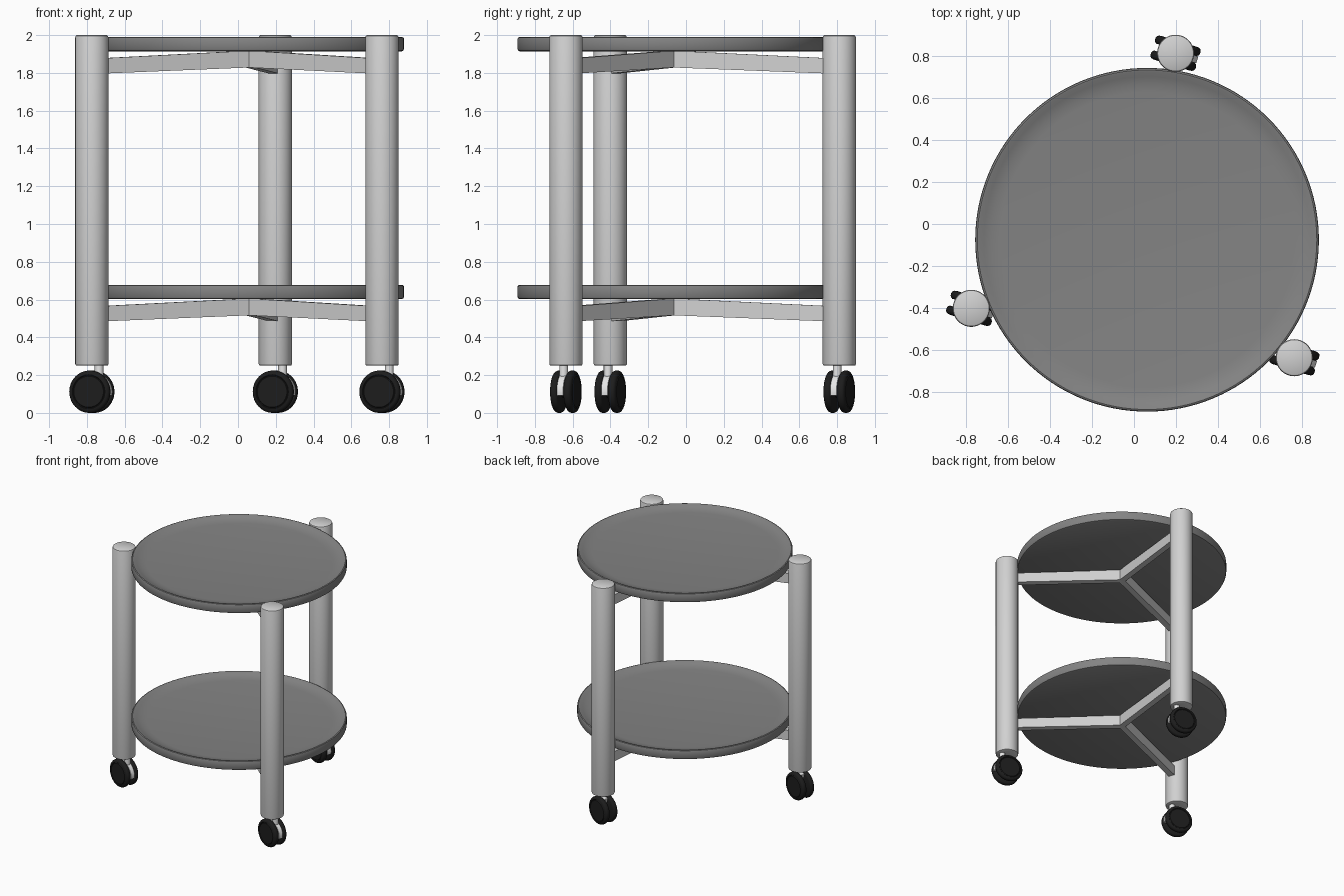
import bpy, bmesh, math
from mathutils import Matrix

cube = bpy.data.objects.get("Cube")
if cube:
    bpy.data.objects.remove(cube)

CX, CY = 0.062, -0.075          # tray centre
LEG_DIST, LEG_R = 0.897, 0.088
LEG_ANGLES = [81.3, 201.3, 321.3]
CASTER_TURN = math.radians(-17)


def material(name, value):
    mat = bpy.data.materials.new(name)
    mat.use_nodes = True
    colour = (value, value, value, 1)
    mat.diffuse_color = colour
    mat.node_tree.nodes["Principled BSDF"].inputs["Base Color"].default_value = colour
    return mat


LIGHT = material("light grey", 0.64)
GREY = material("mid grey", 0.23)
BLACK = material("black rubber", 0.012)
WHITE = material("white plastic", 0.8)


def finish(name, bm, mat, matrix, smooth=True):
    bmesh.ops.recalc_face_normals(bm, faces=bm.faces)
    mesh = bpy.data.meshes.new(name)
    bm.to_mesh(mesh)
    bm.free()
    mesh.materials.append(mat)
    obj = bpy.data.objects.new(name, mesh)
    bpy.context.collection.objects.link(obj)
    obj.matrix_world = matrix
    if smooth:
        bpy.ops.object.select_all(action='DESELECT')
        obj.select_set(True)
        bpy.context.view_layer.objects.active = obj
        bpy.ops.object.shade_smooth_by_angle(angle=math.radians(35))
    return obj


def lathe(name, profile, mat, matrix, steps=64):
    """Spin an (r, z) profile around local z; end points lie on the axis."""
    bm = bmesh.new()
    verts = [bm.verts.new((r, 0, z)) for r, z in profile]
    edges = [bm.edges.new(pair) for pair in zip(verts, verts[1:])]
    bmesh.ops.spin(bm, geom=verts + edges, cent=(0, 0, 0), axis=(0, 0, 1),
                   angle=math.tau, steps=steps, use_duplicate=False)
    bmesh.ops.remove_doubles(bm, verts=bm.verts, dist=1e-5)
    return finish(name, bm, mat, matrix)


def prism(name, outline, width, mat, matrix, smooth=False):
    """Extrude an (x, z) outline along y, centred."""
    bm = bmesh.new()
    face = bm.faces.new([bm.verts.new((x, -width / 2, z)) for x, z in outline])
    new = bmesh.ops.extrude_face_region(bm, geom=[face])["geom"]
    bmesh.ops.translate(bm, vec=(0, width, 0),
                        verts=[v for v in new if isinstance(v, bmesh.types.BMVert)])
    return finish(name, bm, mat, matrix, smooth)


def move(x, y, z):
    return Matrix.Translation((x, y, z))


# Dished trays, each on three rising arms
TRAY = [(0, 0), (0.805, 0), (0.813, 0.004), (0.817, 0.012), (0.817, 0.066),
        (0.814, 0.073), (0.807, 0.076), (0.798, 0.074), (0.775, 0.063),
        (0.74, 0.053), (0.7, 0.048), (0, 0.048)]
ARM = [(0, -0.085), (0.83, -0.117), (0.83, -0.036), (0, 0.004)]
for level, z in (("lower", 0.602), ("upper", 1.914)):
    lathe(level + "_tray", TRAY, GREY, move(CX, CY, z), 128)
    for i, angle in enumerate(LEG_ANGLES):
        prism(f"{level}_arm_{i + 1}", ARM, 0.05, LIGHT,
              move(CX, CY, z) @ Matrix.Rotation(math.radians(angle), 4, 'Z'))

# Legs and casters
LEG = [(0, 0.25), (0.08, 0.25), (0.086, 0.253), (LEG_R, 0.26),
       (LEG_R, 1.988), (0.085, 1.996), (0.079, 2.0), (0, 2.0)]
WHEEL = [(0, -0.02), (0.1, -0.02), (0.108, -0.015), (0.112, -0.006),
         (0.112, 0.006), (0.108, 0.015), (0.1, 0.02), (0.09, 0.022),
         (0.086, 0.018), (0.082, 0.022), (0, 0.022)]
STEM = [(0, 0.19), (0.023, 0.19), (0.023, 0.255), (0, 0.255)]
AXLE = [(0, -0.03), (0.03, -0.03), (0.03, 0.03), (0, 0.03)]
HOUSING = [(0, -0.02)] + [(0.108 * math.cos(math.radians(a)), 0.1 * math.sin(math.radians(a)))
                          for a in range(-12, 109, 8)]
for i, angle in enumerate(LEG_ANGLES):
    a = math.radians(angle)
    x, y = CX + LEG_DIST * math.cos(a), CY + LEG_DIST * math.sin(a)
    lathe(f"leg_{i + 1}", LEG, LIGHT, move(x, y, 0))
    base = move(x, y, 0) @ Matrix.Rotation(CASTER_TURN, 4, 'Z')
    lathe(f"caster_stem_{i + 1}", STEM, WHITE, base @ move(0.04, 0, 0), 24)
    hub = base @ move(0, 0, 0.112)
    prism(f"caster_housing_{i + 1}", HOUSING, 0.034, WHITE, hub, True)
    lathe(f"caster_axle_{i + 1}", AXLE, BLACK,
          hub @ Matrix.Rotation(math.pi / 2, 4, 'X'), 24)
    for side, sign in (("front", 1), ("back", -1)):
        lathe(f"{side}_wheel_{i + 1}", WHEEL, BLACK,
              hub @ move(0, -0.037 * sign, 0) @ Matrix.Rotation(sign * math.pi / 2, 4, 'X'), 48)
